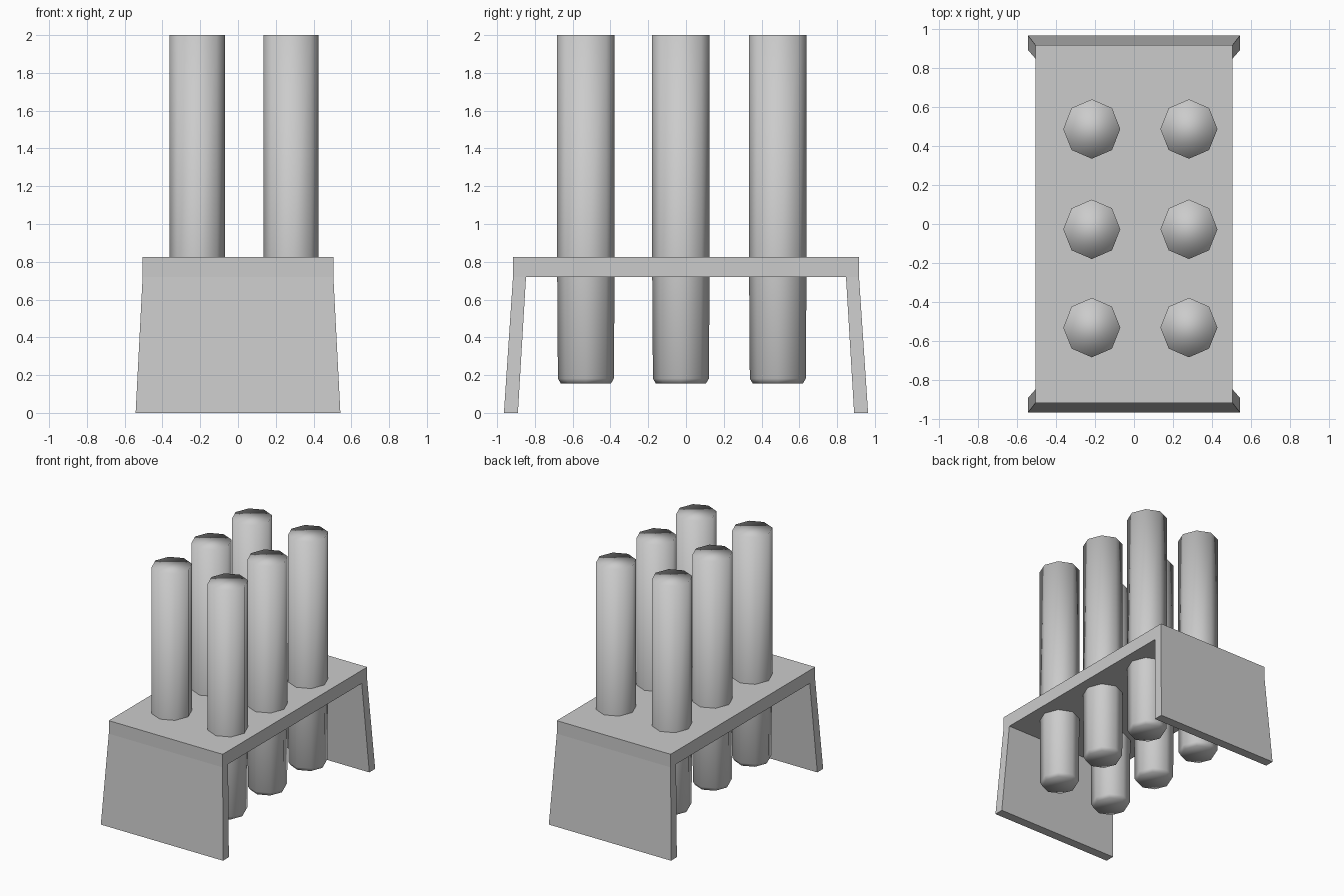
import bpy, bmesh
from math import cos, sin, pi

if "Cube" in bpy.data.objects:
    bpy.data.objects.remove(bpy.data.objects["Cube"])


def finish(bm, name, smooth):
    bmesh.ops.recalc_face_normals(bm, faces=bm.faces)
    for f in bm.faces:
        f.smooth = smooth
    mesh = bpy.data.meshes.new(name)
    bm.to_mesh(mesh)
    bm.free()
    obj = bpy.data.objects.new(name, mesh)
    bpy.context.collection.objects.link(obj)
    return obj


# Rack: flat plate with two splayed end panels, profile as (half width, y, z)
def build_rack():
    left = [(0.542, -0.964, 0.0), (0.505, -0.916, 0.72), (0.505, -0.916, 0.825)]
    inner = [(0.505, -0.847, 0.72), (0.542, -0.89, 0.0)]
    mirror = lambda pts: [(w, -y, z) for w, y, z in reversed(pts)]
    ring = left + mirror(left) + mirror(inner) + inner
    bm = bmesh.new()
    sides = [[bm.verts.new((s * w, y, z)) for w, y, z in ring] for s in (-1, 1)]
    n = len(ring)
    for i in range(n):
        j = (i + 1) % n
        bm.faces.new((sides[0][i], sides[0][j], sides[1][j], sides[1][i]))
    for v in sides:
        for idx in ((0, 1, 8, 9), (1, 2, 3, 4, 7, 8), (4, 5, 6, 7)):
            bm.faces.new([v[i] for i in idx])
    finish(bm, "rack", False)


# Tube: eight-sided lathe with a flat top and a chamfered bottom
def build_tube(x, y, name):
    profile = [(0.87, 0.155), (0.975, 0.182), (1.0, 0.75), (1.0, 2.0)]
    bm = bmesh.new()
    rings = [[bm.verts.new((0.146 * r * cos(k * pi / 4), 0.152 * r * sin(k * pi / 4), z))
              for k in range(8)] for r, z in profile]
    for a, b in zip(rings, rings[1:]):
        for k in range(8):
            j = (k + 1) % 8
            bm.faces.new((a[k], a[j], b[j], b[k]))
    bm.faces.new(rings[0])
    bm.faces.new(rings[-1])
    finish(bm, name, True).location = (x, y, 0)


build_rack()
for i, x in enumerate((-0.216, 0.281)):
    for j, y in enumerate((-0.53, -0.027, 0.486)):
        build_tube(x, y, f"tube_{i * 3 + j + 1}")
